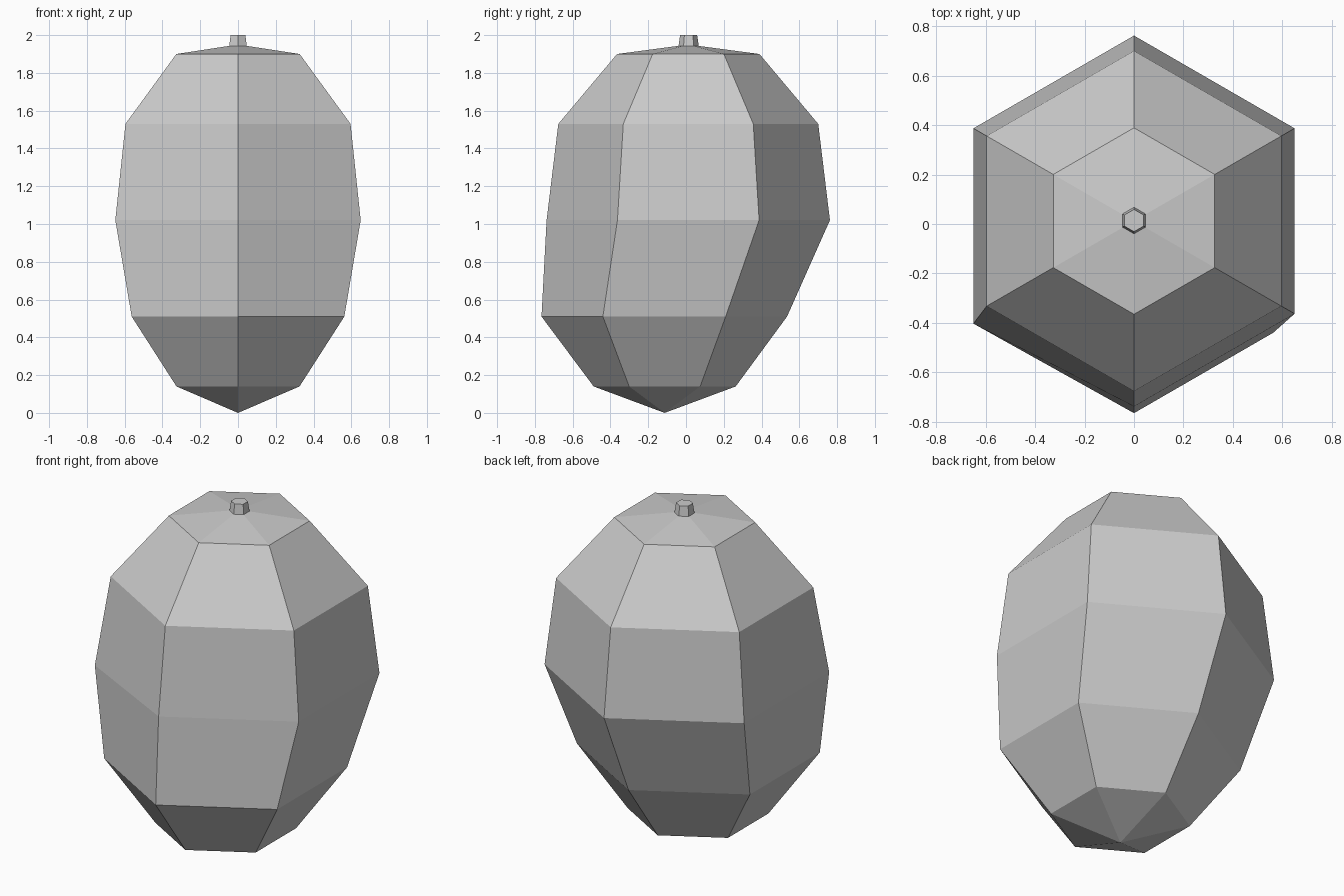
import bpy, bmesh
from math import sin, cos, tau

SIDES = 6

if "Cube" in bpy.data.objects:
    bpy.data.objects.remove(bpy.data.objects["Cube"], do_unlink=True)

grey = bpy.data.materials.new("plain_grey")
grey.use_nodes = True
colour = (0.6, 0.6, 0.6, 1)
grey.diffuse_color = colour
grey.node_tree.nodes["Principled BSDF"].inputs["Base Color"].default_value = colour


def add_ring(bm, z, radius, y):
    """Hexagon with one corner pointing to the back."""
    return [bm.verts.new((radius * sin(tau * i / SIDES), y + radius * cos(tau * i / SIDES), z))
            for i in range(SIDES)]


def bridge(bm, low, high):
    for i in range(SIDES):
        j = (i + 1) % SIDES
        bm.faces.new((low[i], low[j], high[j], high[i]))


def fan(bm, ring, tip):
    for i in range(SIDES):
        bm.faces.new((ring[i], ring[(i + 1) % SIDES], tip))


def finish(bm, name):
    bmesh.ops.recalc_face_normals(bm, faces=bm.faces[:])
    mesh = bpy.data.meshes.new(name)
    bm.to_mesh(mesh)
    bm.free()
    mesh.materials.append(grey)
    obj = bpy.data.objects.new(name, mesh)
    bpy.context.collection.objects.link(obj)
    return obj


# Faceted body: height, radius and forward lean of each ring
profile = [(0.14, 0.376, -0.113), (0.51, 0.65, -0.115), (1.02, 0.75, 0.012),
           (1.53, 0.688, 0.012), (1.90, 0.377, 0.012)]
bm = bmesh.new()
rings = [add_ring(bm, *p) for p in profile]
# One widest corner is pulled slightly forward
rings[2][4].co.y -= 0.04
for low, high in zip(rings, rings[1:]):
    bridge(bm, low, high)
fan(bm, rings[0], bm.verts.new((0, -0.113, 0)))
fan(bm, rings[-1], bm.verts.new((0, 0.012, 1.95)))
finish(bm, "body")

# Short tapered stem
bm = bmesh.new()
base = add_ring(bm, 1.94, 0.054, 0.014)
top = add_ring(bm, 2.0, 0.045, 0.014)
bridge(bm, base, top)
bm.faces.new(base)
bm.faces.new(top)
finish(bm, "stem")
